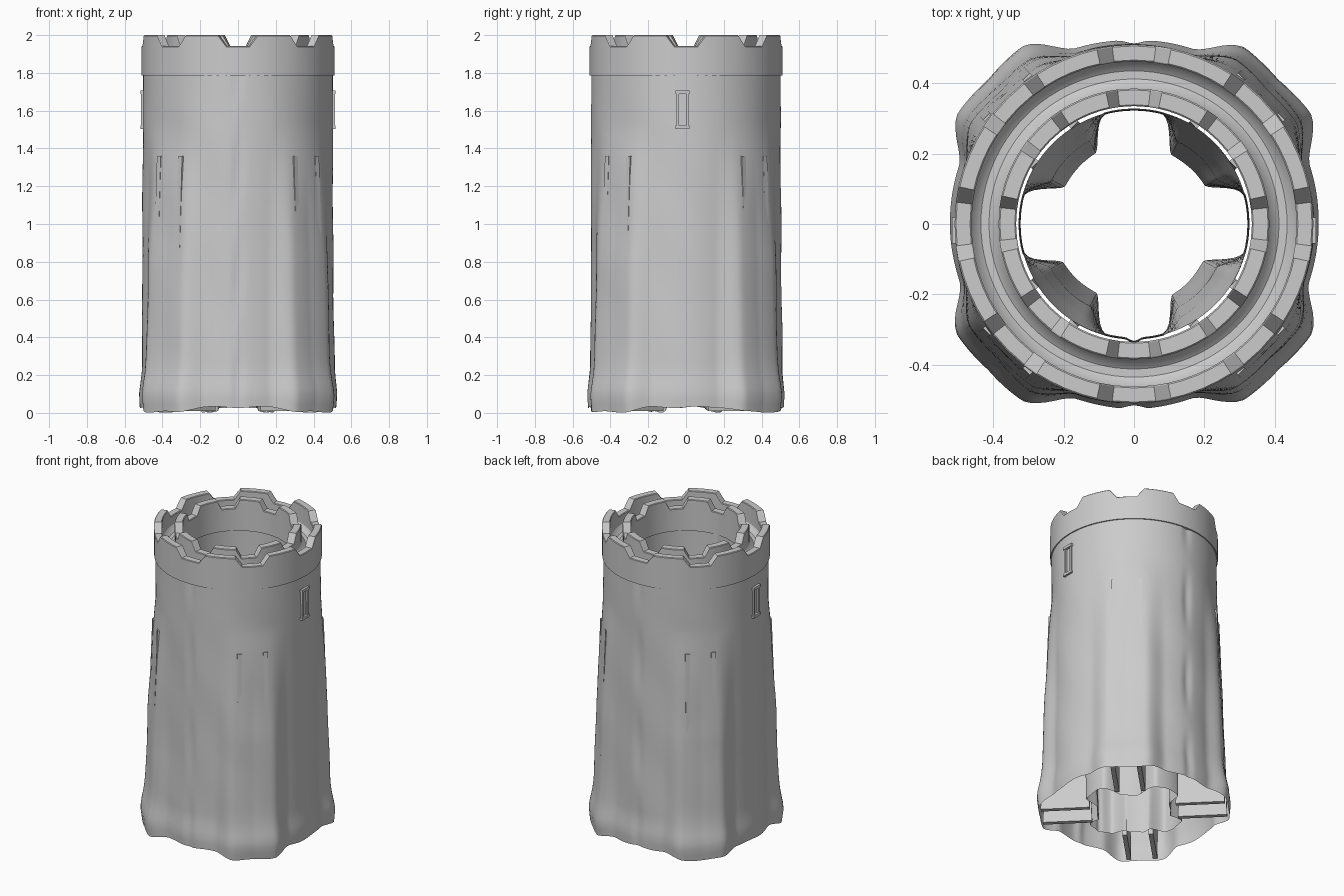
import bpy, math
from math import sin, cos, pi, radians, degrees

if "Cube" in bpy.data.objects:
    bpy.data.objects.remove(bpy.data.objects["Cube"])

SEG = 192


def make(name, verts, faces, angle=35):
    me = bpy.data.meshes.new(name)
    me.from_pydata(verts, [], faces)
    me.update()
    ob = bpy.data.objects.new(name, me)
    bpy.context.collection.objects.link(ob)
    bpy.ops.object.select_all(action='DESELECT')
    bpy.context.view_layer.objects.active = ob
    ob.select_set(True)
    bpy.ops.object.shade_smooth_by_angle(angle=radians(angle))
    return ob


def loft(name, rings, closed=False, angle=35):
    """Skin a stack of equal-length rings."""
    n, m = len(rings[0]), len(rings)
    faces = []
    for i in range(m if closed else m - 1):
        a, b = i * n, ((i + 1) % m) * n
        faces += [(a + j, a + (j + 1) % n, b + (j + 1) % n, b + j) for j in range(n)]
    return make(name, [v for r in rings for v in r], faces, angle)


def lerp_table(t, x):
    for (x0, y0), (x1, y1) in zip(t, t[1:]):
        if x <= x1:
            return y0 + (y1 - y0) * max(0, x - x0) / (x1 - x0)
    return t[-1][1]


def smooth(x):
    x = min(1, max(0, x))
    return x * x * (3 - 2 * x)


def off_diagonal(t):
    """Degrees away from the nearest diagonal."""
    return abs(degrees(t) % 90 - 45)


def seam(t):
    """Narrow crease at front and back."""
    d = degrees(abs(math.asin(max(-1, min(1, cos(t))))))
    return smooth(1 - d / 5)


OUT_BASE = [(0, .518), (.1, .525), (.22, .511), (.6, .506), (1.79, .502)]
OUT_BUMP = [(0, .066), (.1, .07), (.3, .054), (.8, .042), (1.2, .02), (1.5, 0), (1.8, 0)]
IN_BUMP = [(0, .1), (.3, .085), (.9, .06), (1.25, .03), (1.5, 0), (1.9, 0)]


def outer_r(t, z):
    d = off_diagonal(t)
    bump = lerp_table(OUT_BUMP, z) * smooth((27 - d) / 15)
    if d < 13:
        bump -= .010 * (1 - d / 13) * smooth((1.4 - z) / .5)
    wob = .003 * sin(5 * t + 7 * z) * sin(4 * z + 2 * t) * smooth((1.75 - z) / .3)
    crease = .011 * seam(t) * (.5 + .5 * sin(11 * z))
    return lerp_table(OUT_BASE, z) + bump + wob - crease


def inner_r(t, z):
    d = off_diagonal(t)
    bump = lerp_table(IN_BUMP, z) * smooth((31 - d) / 15)
    return .325 - bump + .003 * sin(4 * t + 6 * z) * smooth((1.7 - z) / .3) + .01 * seam(t) * (t > pi)


def wall(name, fn, top):
    rings = []
    for i in range(46):
        ring = []
        for j in range(SEG):
            t = 2 * pi * j / SEG
            # hem hangs lower at the corners
            low = .005 + .025 * smooth((off_diagonal(t) - 10) / 15) + .004 * sin(13 * t)
            z = low + (top - low) * i / 45
            r = fn(t, z)
            ring.append((r * cos(t), r * sin(t), z))
        rings.append(ring)
    return loft(name, rings)


wall("outer_wall", outer_r, 1.79)
wall("inner_wall", inner_r, 1.80)


# Crenellated rings: eight gaps with sloping sides
def parapet(name, ro, ri, z0):
    cols = []
    for k in range(8):
        for a, z in ((-22.5, 2), (-17, 2), (-12, 2), (-7, 1.942), (0, 1.942),
                     (7, 1.942), (12, 2), (17, 2)):
            cols.append((radians(45 * k + a), z))

    def ring(r, f):
        return [(r * cos(t), r * sin(t), f(z)) for t, z in cols]
    b = .004
    rings = [ring(ri, lambda z: z0), ring(ro, lambda z: z0),
             ring(ro, lambda z: z - b), ring(ro - b, lambda z: z),
             ring(ri + b, lambda z: z), ring(ri, lambda z: z - b)]
    return loft(name, rings, closed=True, angle=20)


parapet("outer_parapet", .510, .462, 1.785)
parapet("inner_parapet", .385, .335, 1.785)

# Concave walkway between the parapets
walk = [(.465, 1.885), (.452, 1.862), (.435, 1.85), (.412, 1.85), (.395, 1.862), (.382, 1.885)]
loft("walkway", [[(r * cos(2 * pi * j / 96), r * sin(2 * pi * j / 96), z) for j in range(96)]
                 for r, z in walk])

# Paired tapering plates inside each corner buttress
for k in range(4):
    c = radians(45 + 90 * k)
    for side in (-1, 1):
        verts = []
        for w in (.066, .094):
            for r, z in ((.262, .01), (.562, .01), (.513, 1.36), (.318, 1.36)):
                p = side * w
                verts.append((r * cos(c) - p * sin(c), r * sin(c) + p * cos(c), z))
        faces = [(0, 1, 2, 3), (7, 6, 5, 4)] + [
            (i, i + 4, (i + 1) % 4 + 4, (i + 1) % 4) for i in range(4)]
        make(f"buttress_plate_{k}_{side}", verts, faces)


def box(name, loc, size):
    bpy.ops.mesh.primitive_cube_add(size=1, location=loc)
    ob = bpy.context.object
    ob.name = name
    ob.scale = size


# Narrow framed windows on both sides
for s in (-1, 1):
    x = s * .5
    for y in (-.043, .007):
        box("window_jamb", (x, y, 1.605), (.026, .012, .19))
    for z in (1.512, 1.698):
        box("window_lintel", (x, -.018, z), (.034, .074, .018))
